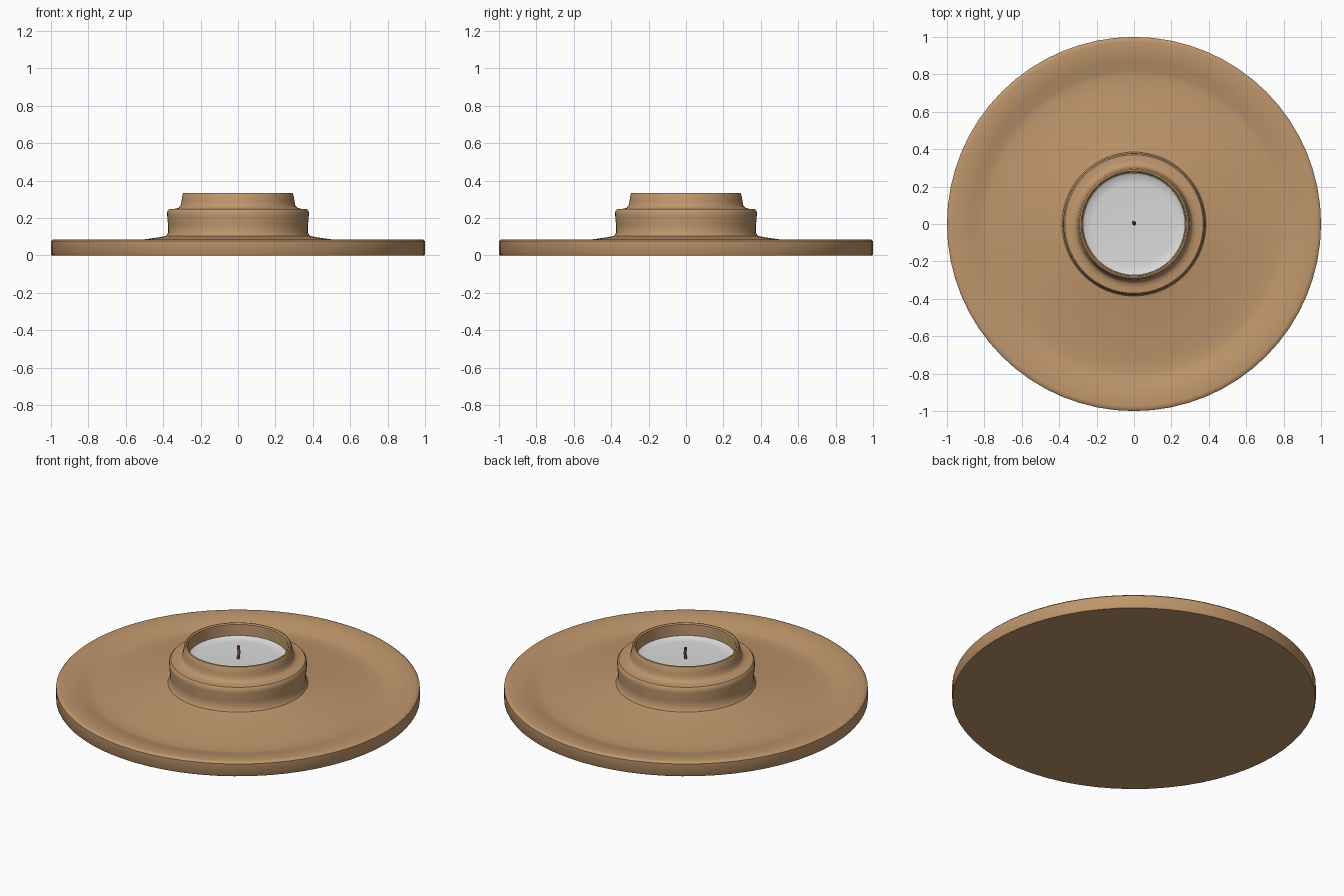
import bpy, bmesh, math
from mathutils import Vector

if "Cube" in bpy.data.objects:
    bpy.data.objects.remove(bpy.data.objects["Cube"])


def material(name, rgb):
    m = bpy.data.materials.new(name)
    m.diffuse_color = (*rgb, 1)
    m.use_nodes = True
    m.node_tree.nodes["Principled BSDF"].inputs["Base Color"].default_value = m.diffuse_color
    return m


wood = material("warm wood", (0.52, 0.305, 0.15))
wax = material("pale wax", (0.70, 0.70, 0.70))
cord = material("brown wick", (0.16, 0.07, 0.03))


def finish(name, bm, mat, angle):
    bmesh.ops.remove_doubles(bm, verts=bm.verts, dist=1e-5)
    bmesh.ops.recalc_face_normals(bm, faces=bm.faces)
    me = bpy.data.meshes.new(name)
    bm.to_mesh(me)
    bm.free()
    me.materials.append(mat)
    ob = bpy.data.objects.new(name, me)
    bpy.context.collection.objects.link(ob)
    bpy.context.view_layer.objects.active = ob
    ob.select_set(True)
    bpy.ops.object.shade_smooth_by_angle(angle=math.radians(angle))
    ob.select_set(False)


def lathe(name, profile, mat, sides=64, angle=40):
    """Spin a closed (radius, height) profile that starts and ends on the axis."""
    bm = bmesh.new()
    vs = [bm.verts.new((r, 0, z)) for r, z in profile]
    edges = [bm.edges.new(p) for p in zip(vs, vs[1:])]
    bmesh.ops.spin(bm, geom=vs + edges, cent=(0, 0, 0), axis=(0, 0, 1),
                   angle=2 * math.pi, steps=sides, use_merge=True)
    finish(name, bm, mat, angle)


# Dished plate with stepped cup in the middle
lathe("plate_and_cup", [
    (0, 0), (0.996, 0), (1.0, 0.006), (1.0, 0.076), (0.992, 0.084), (0.975, 0.086),
    (0.92, 0.083), (0.87, 0.073), (0.82, 0.058), (0.79, 0.054), (0.72, 0.059),
    (0.60, 0.072), (0.50, 0.086), (0.42, 0.097), (0.385, 0.104), (0.374, 0.12),
    (0.374, 0.16), (0.379, 0.215), (0.378, 0.238), (0.370, 0.247), (0.34, 0.249),
    (0.318, 0.254), (0.307, 0.266), (0.302, 0.29), (0.297, 0.322), (0.291, 0.333),
    (0.283, 0.335), (0.276, 0.328), (0.275, 0.30), (0.275, 0.15), (0, 0.15)], wood)

# Wax filling with a slightly raised edge
lathe("wax", [(0, 0.155), (0.273, 0.155), (0.273, 0.262), (0.262, 0.254),
              (0.22, 0.250), (0, 0.250)], wax)

# Thin, gently bent wick
bm = bmesh.new()
rings = []
for x, y, z in [(0, 0, 0.24), (0.002, 0.002, 0.265), (0.003, 0.006, 0.285),
                (-0.002, 0.009, 0.303), (-0.004, 0.010, 0.322)]:
    rings.append([bm.verts.new(Vector((x, y, z)) + 0.008 * Vector(
        (math.cos(i * math.pi / 4), math.sin(i * math.pi / 4), 0))) for i in range(8)])
for a, b in zip(rings, rings[1:]):
    for i in range(8):
        j = (i + 1) % 8
        bm.faces.new((a[i], a[j], b[j], b[i]))
bm.faces.new(rings[0])
bm.faces.new(rings[-1])
finish("wick", bm, cord, 50)
